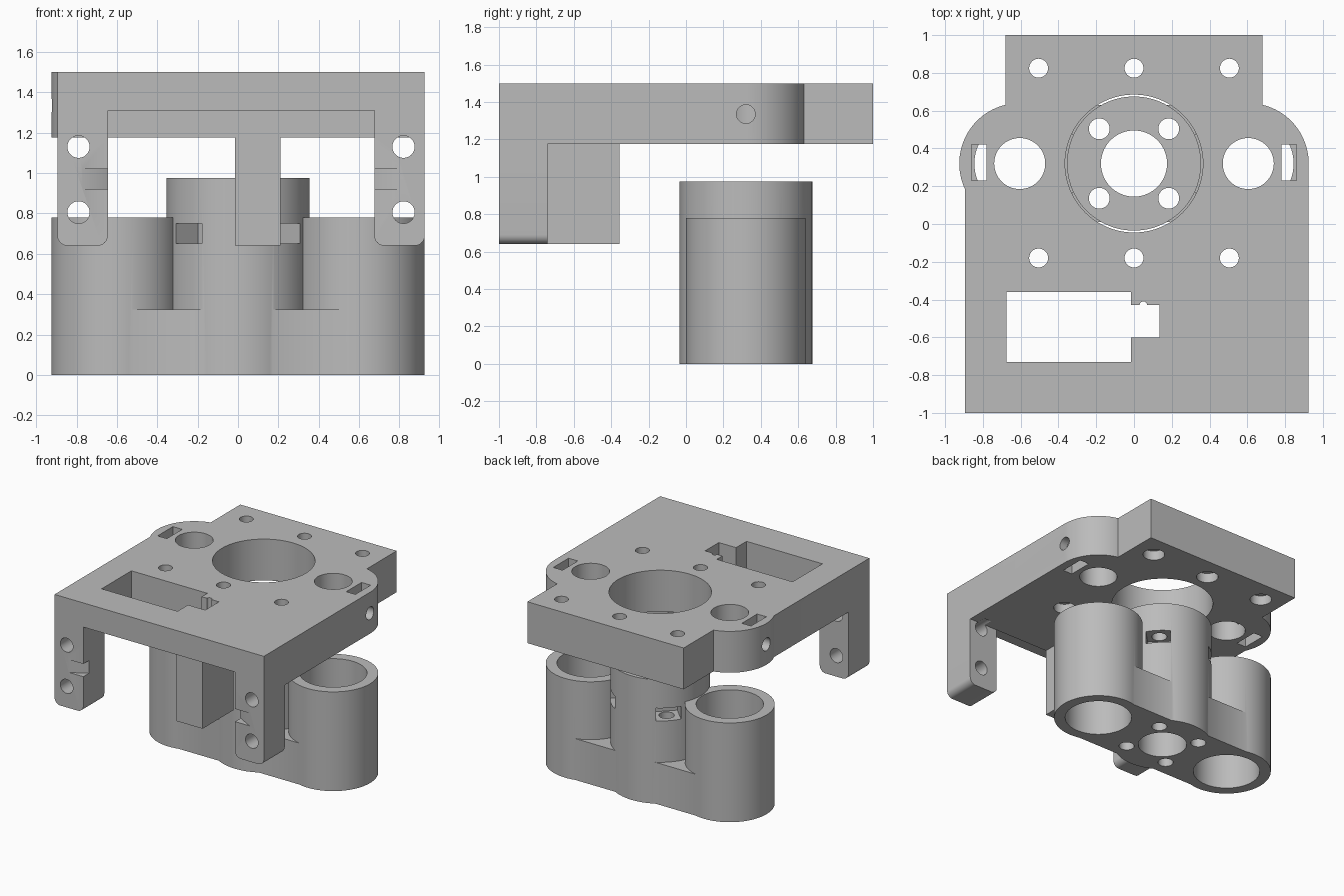
import bpy, bmesh, math
from mathutils import Matrix

cube = bpy.data.objects.get("Cube")
if cube:
    bpy.data.objects.remove(cube, do_unlink=True)

grey = bpy.data.materials.new("plain grey")
grey.use_nodes = True
colour = (0.5, 0.5, 0.5, 1)
grey.diffuse_color = colour
grey.node_tree.nodes["Principled BSDF"].inputs["Base Color"].default_value = colour


def make(name, bm):
    bmesh.ops.recalc_face_normals(bm, faces=bm.faces)
    mesh = bpy.data.meshes.new(name)
    bm.to_mesh(mesh)
    bm.free()
    mesh.materials.append(grey)
    ob = bpy.data.objects.new(name, mesh)
    bpy.context.collection.objects.link(ob)
    return ob


def prism(name, outline, z0, z1):
    bm = bmesh.new()
    face = bm.faces.new([bm.verts.new((x, y, z0)) for x, y in outline])
    top = bmesh.ops.extrude_face_region(bm, geom=[face])["geom"]
    bmesh.ops.translate(bm, vec=(0, 0, z1 - z0),
                        verts=[v for v in top if isinstance(v, bmesh.types.BMVert)])
    return make(name, bm)


def box(name, x0, x1, y0, y1, z0, z1):
    return prism(name, [(x0, y0), (x1, y0), (x1, y1), (x0, y1)], z0, z1)


def cylinder(name, x, y, r, z0, z1, sides=96):
    ring = [2 * math.pi * i / sides for i in range(sides)]
    return prism(name, [(x + r * math.cos(a), y + r * math.sin(a)) for a in ring], z0, z1)


def rod(axis, centre, r, length):
    """Cutting rod along the x or y axis."""
    ob = cylinder("rod", 0, 0, r, -length / 2, length / 2, 48)
    turn = Matrix.Rotation(math.pi / 2, 4, "Y" if axis == "x" else "X")
    ob.data.transform(Matrix.Translation(centre) @ turn)
    return ob


def combine(ob, other, operation):
    mod = ob.modifiers.new("join", "BOOLEAN")
    mod.operation, mod.solver, mod.object = operation, "EXACT", other
    bpy.context.view_layer.update()
    graph = bpy.context.evaluated_depsgraph_get()
    mesh = bpy.data.meshes.new_from_object(ob.evaluated_get(graph))
    ob.modifiers.clear()
    ob.data = mesh
    bpy.data.objects.remove(other, do_unlink=True)


def add(ob, other):
    combine(ob, other, "UNION")


def cut(ob, other):
    combine(ob, other, "DIFFERENCE")


def leg(x0, x1):
    """Leg with rounded lower corners."""
    ob = box("leg", x0, x1, -1, -0.74, 0.64, 1.4)
    bm = bmesh.new()
    bm.from_mesh(ob.data)
    low = [e for e in bm.edges if all(v.co.z < 0.7 for v in e.verts)
           and abs(e.verts[0].co.y - e.verts[1].co.y) > 0.1]
    bmesh.ops.bevel(bm, geom=low, offset=0.05, segments=8, profile=0.5, affect="EDGES")
    bm.to_mesh(ob.data)
    bm.free()
    return ob


CY = 0.32          # y of the three tube axes
TX = 0.605         # x of the side tubes
LOW, TOP = 1.175, 1.5

# Carriage plate outline
plate = box("mounting_plate", -0.895, 0.925, -1, CY, LOW, TOP)
add(plate, box("back", -0.68, 0.68, 0, 1, LOW, TOP))
for s in (-1, 1):
    add(plate, cylinder("lobe", s * TX, CY, 0.32, LOW, TOP))

# Raised front underside, legs and hanging bracket
cut(plate, box("front_gap", -0.645, 0.675, -1.1, -0.74, 1, 1.31))
add(plate, leg(-0.895, -0.645))
add(plate, leg(0.675, 0.925))
add(plate, box("bracket", -0.015, 0.21, -0.74, -0.355, 0.64, 1.4))

# Leg screw holes and tapered notches
wedge = [(-0.77, -1), (-0.645, -0.93), (-0.6, -0.93), (-0.6, -1.1), (-0.77, -1.1)]
for side in (0, 1):
    for z in (0.805, 1.13):
        cut(plate, rod("y", (0.82 if side else -0.79, -0.87, z), 0.055, 0.4))
    outline = [(0.03 - x, y) for x, y in wedge] if side else wedge
    cut(plate, prism("notch", outline, 0.92, 1.02))

# Motor window with cable recess
cut(plate, box("window", -0.675, -0.015, -0.73, -0.36, 0.5, 1.6))
cut(plate, box("recess", -0.1, 0.135, -0.6, -0.43, 0.5, 1.6))
cut(plate, cylinder("cable_groove", 0.05, -0.43, 0.02, 0.5, 1.6, 24))

# Large opening, rod holes, nut slots and side screw holes
cut(plate, cylinder("opening", 0, CY, 0.365, 1, 1.6))
for s in (-1, 1):
    cut(plate, cylinder("rod_hole", s * TX, CY, 0.135, 1, 1.6))
    a, b = sorted((s * 0.78, s * 0.86))
    cut(plate, box("nut_slot", a, b, 0.23, 0.42, 1, 1.6))
    cut(plate, rod("x", (s * 0.85, CY, 1.335), 0.05, 0.4))

# Counterbored screw holes
for x in (-0.505, 0, 0.505):
    for y in (-0.18, 0.825):
        cut(plate, cylinder("screw_hole", x, y, 0.05, 1, 1.6, 48))
        cut(plate, cylinder("counterbore", x, y, 0.078, 1, 1.25, 48))

# Triple tube holder
holder = box("tube_holder", -TX, TX, CY - 0.31, CY + 0.31, 0, 0.325)
add(holder, cylinder("centre_tube", 0, CY, 0.355, 0, 0.975))
for s in (-1, 1):
    add(holder, cylinder("side_tube", s * TX, CY, 0.32, 0, 0.78))
for s in (-1, 1):
    cut(holder, cylinder("side_bore", s * TX, CY, 0.24, -0.1, 1.1))
cut(holder, cylinder("centre_bore", 0, CY, 0.175, -0.1, 1.1))

# Diagonal bolt holes with nut pockets
for i in range(4):
    a = math.pi / 4 + i * math.pi / 2
    cut(holder, cylinder("bolt_hole", 0.26 * math.cos(a), CY + 0.26 * math.sin(a),
                         0.055, -0.1, 1.1, 48))
    pocket = box("nut_pocket", 0.19, 0.5, -0.09, 0.09, 0.65, 0.75)
    pocket.data.transform(Matrix.Translation((0, CY, 0)) @ Matrix.Rotation(a, 4, "Z"))
    cut(holder, pocket)

# Smooth the round walls, keep the edges sharp
for ob in (plate, holder):
    bpy.ops.object.select_all(action="DESELECT")
    ob.select_set(True)
    bpy.context.view_layer.objects.active = ob
    bpy.ops.object.shade_smooth_by_angle(angle=math.radians(30))
